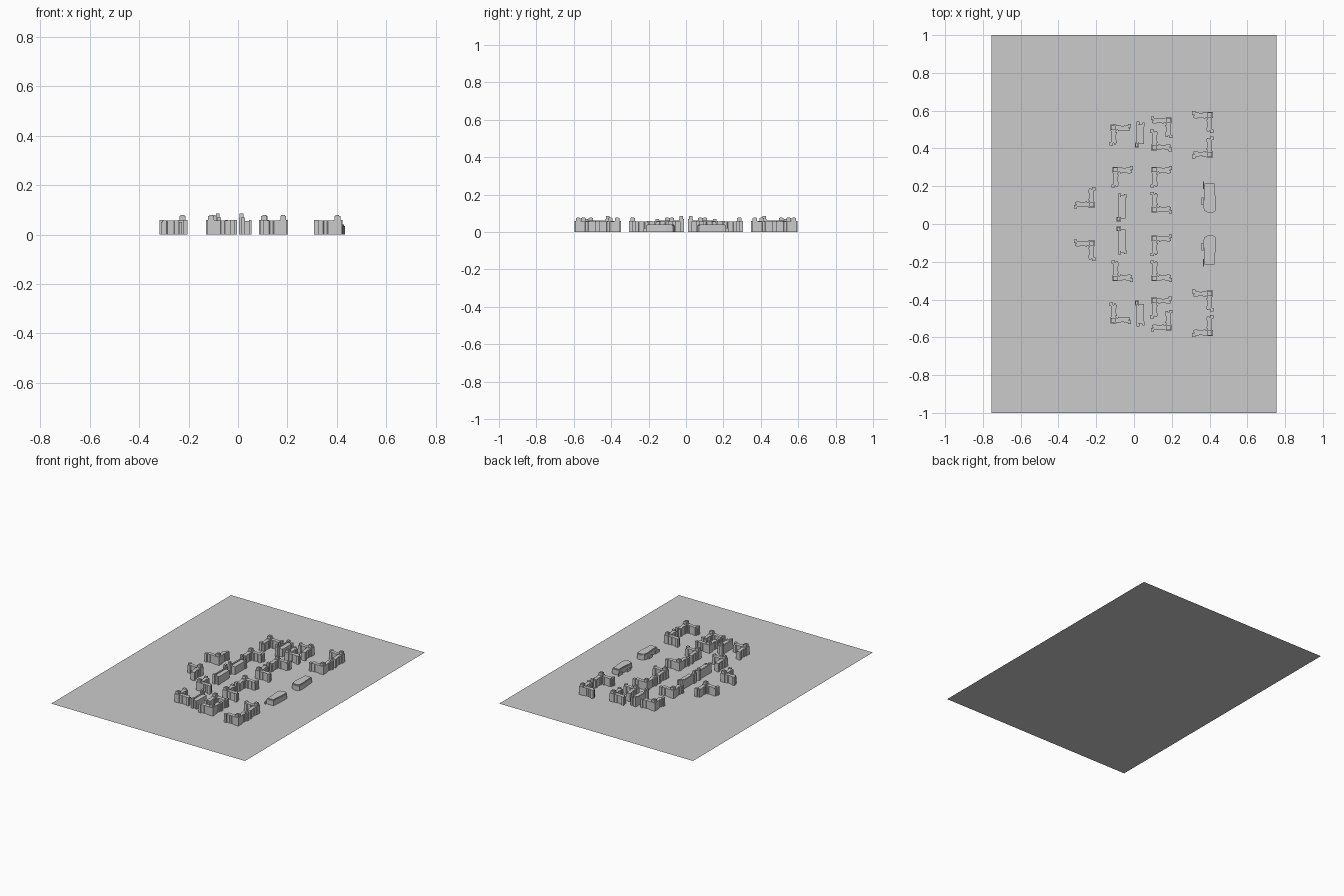
import bpy, bmesh

if "Cube" in bpy.data.objects:
    bpy.data.objects.remove(bpy.data.objects["Cube"])


def prism(bm, outline, z0, z1):
    """Extrude a flat outline from z0 to z1."""
    low = [bm.verts.new((x, y, z0)) for x, y in outline]
    high = [bm.verts.new((x, y, z1)) for x, y in outline]
    n = len(outline)
    bm.faces.new(low[::-1])
    bm.faces.new(high)
    for i in range(n):
        j = (i + 1) % n
        bm.faces.new((low[i], low[j], high[j], high[i]))


def rect(x0, x1, y0, y1):
    return [(x0, y0), (x1, y0), (x1, y1), (x0, y1)]


def finish(name, bm, mirror=True):
    bmesh.ops.recalc_face_normals(bm, faces=bm.faces[:])
    mesh = bpy.data.meshes.new(name)
    bm.to_mesh(mesh)
    bm.free()
    obj = bpy.data.objects.new(name, mesh)
    bpy.context.collection.objects.link(obj)
    if mirror:
        m = obj.modifiers.new("other_half", 'MIRROR')
        m.use_axis = (False, True, False)
        m.use_mirror_merge = False
    return obj


def corner_building(name, cx, cy, sx, sy):
    """L-shaped block: corner tower with two wings along sx and sy."""
    bm = bmesh.new()

    def add(outline, z1, swap=False, z0=0):
        pts = [(v, u) if swap else (u, v) for u, v in outline]
        prism(bm, [(cx + sx * u, cy + sy * v) for u, v in pts], z0, z1)

    add(rect(0.0, 0.033, 0.0, 0.033), 0.058)
    add(rect(0.004, 0.028, 0.004, 0.028), 0.074, z0=0.058)
    add(rect(0.009, 0.024, 0.009, 0.024), 0.078, z0=0.074)
    wing = [(0.033, 0.004), (0.054, 0.004), (0.057, 0.007), (0.07, 0.007),
            (0.073, 0.004), (0.097, 0.004), (0.097, 0.034), (0.082, 0.034),
            (0.078, 0.030), (0.052, 0.030), (0.048, 0.034), (0.040, 0.034),
            (0.040, 0.028), (0.033, 0.028)]
    for swap in (False, True):
        add(wing, 0.056, swap)
        add(rect(0.093, 0.110, -0.004, 0.015), 0.059, swap)      # end stairwell
        add(rect(0.097, 0.104, 0.018, 0.031), 0.050, swap)       # end bay
    finish(name, bm)


def slab_building(name, x, y, length):
    """Long slab with a rear strip and a stair tower at the inner end."""
    bm = bmesh.new()
    add = lambda r, z0, z1: prism(bm, [(x + a, y + b) for a, b in r], z0, z1)
    add(rect(0.017, 0.048, 0.018, length - 0.012), 0, 0.055)
    add(rect(0.008, 0.017, 0.025, length - 0.006), 0, 0.061)
    add(rect(0.0, 0.022, 0.0, 0.026), 0, 0.068)
    add(rect(0.003, 0.018, 0.003, 0.022), 0.068, 0.084)
    add(rect(0.008, 0.024, length - 0.018, length), 0, 0.068)
    add(rect(0.040, 0.051, length - 0.025, length - 0.004), 0, 0.058)
    finish(name, bm)


# Flat ground sheet
bm = bmesh.new()
bm.faces.new([bm.verts.new((x, y, 0)) for x, y in rect(-0.755, 0.755, -1, 1)])
bm.normal_update()
finish("ground_sheet", bm, mirror=False)

# Corner buildings: outer corner and wing directions, mirrored across y
corners = [(-0.125, 0.526, 1, -1), (0.199, 0.565, -1, -1), (0.090, 0.389, 1, 1),
           (0.418, 0.593, -1, -1), (0.418, 0.352, -1, 1), (-0.115, 0.302, 1, -1),
           (0.092, 0.302, 1, -1), (0.092, 0.060, 1, 1), (-0.208, 0.085, -1, 1)]
for i, c in enumerate(corners):
    corner_building(f"corner_building_{i + 1}", *c)

# Slab buildings
slab_building("outer_slab_building", 0.004, 0.405, 0.137)
slab_building("inner_slab_building", -0.092, 0.012, 0.150)

# Low hall with bowed end, raised roof and thin entrance wall
bm = bmesh.new()
hall = [(0.372, 0.214), (0.425, 0.214), (0.434, 0.105), (0.432, 0.070),
        (0.416, 0.059), (0.396, 0.059), (0.372, 0.070), (0.366, 0.095), (0.374, 0.170)]
prism(bm, hall, 0, 0.034)
roof = [(0.40 + (x - 0.40) * 0.86, 0.14 + (y - 0.14) * 0.93) for x, y in hall]
prism(bm, roof, 0.034, 0.040)
prism(bm, rect(0.366, 0.370, 0.185, 0.226), 0, 0.020)
prism(bm, rect(0.358, 0.368, 0.100, 0.140), 0, 0.016)
finish("low_hall", bm)
